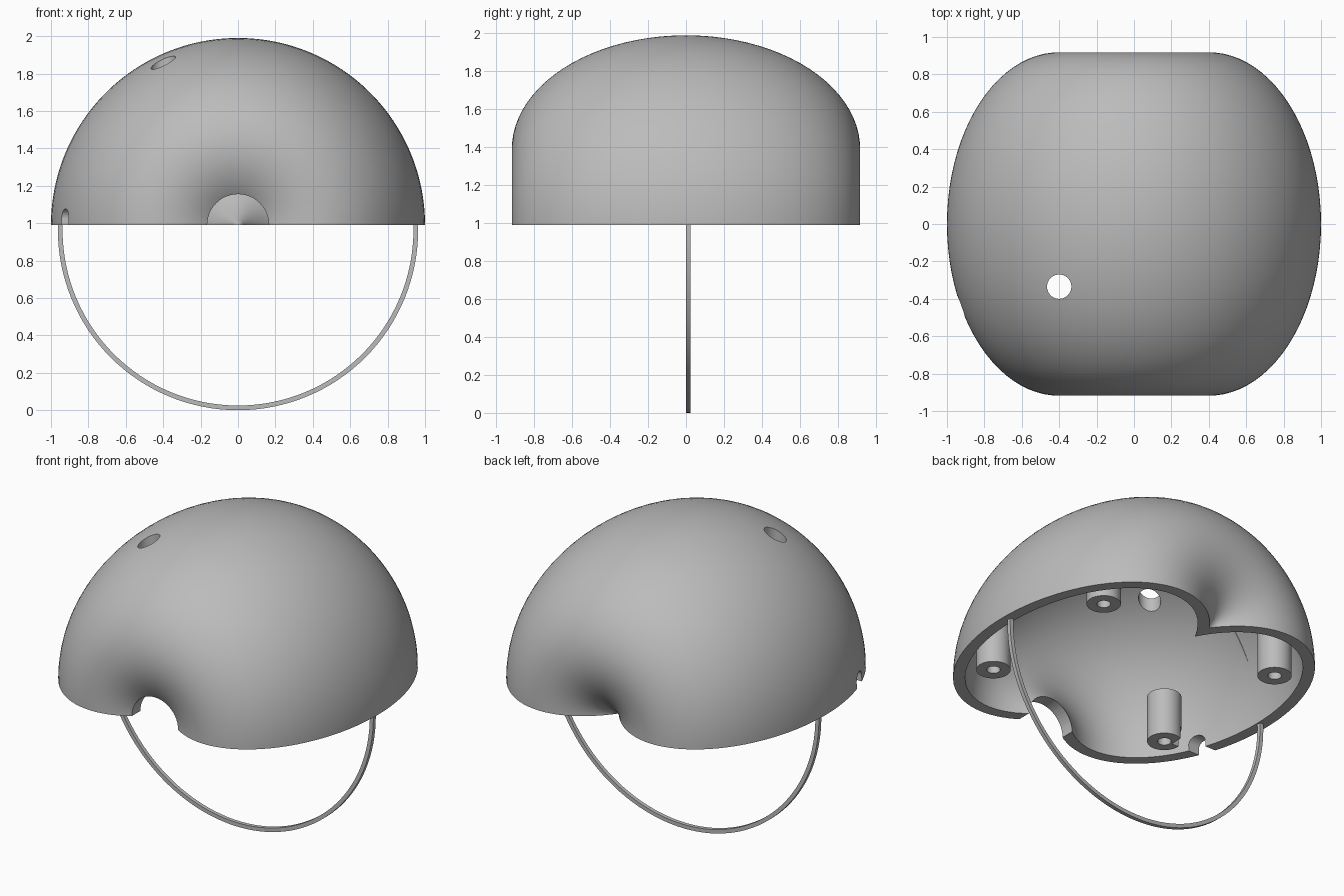
import bpy, bmesh
from math import sin, cos, pi, acos, radians
from mathutils import Vector, Matrix

if "Cube" in bpy.data.objects:
    bpy.data.objects.remove(bpy.data.objects["Cube"])

RIM = 0.99          # height of the open rim
CORE = 0.4          # radius of the tube centre around the y axis
WALL = 0.072

grey = bpy.data.materials.new("plain_grey")
grey.use_nodes = True
grey.diffuse_color = (0.5, 0.5, 0.5, 1)
grey.node_tree.nodes["Principled BSDF"].inputs["Base Color"].default_value = (0.5, 0.5, 0.5, 1)


def finish(bm, name):
    bmesh.ops.remove_doubles(bm, verts=bm.verts, dist=1e-5)
    bmesh.ops.recalc_face_normals(bm, faces=bm.faces)
    mesh = bpy.data.meshes.new(name)
    bm.to_mesh(mesh)
    bm.free()
    mesh.materials.append(grey)
    obj = bpy.data.objects.new(name, mesh)
    bpy.context.collection.objects.link(obj)
    return obj


def select(obj):
    bpy.ops.object.select_all(action='DESELECT')
    obj.select_set(True)
    bpy.context.view_layer.objects.active = obj


def smooth(obj):
    select(obj)
    bpy.ops.object.shade_smooth_by_angle(angle=radians(35))


def revolve(profile, sweep, steps, centre_z, name):
    """Sweep a closed (radius, y) loop around the y axis."""
    bm = bmesh.new()
    rows = []
    for k in range(steps + 1):
        a = sweep * k / steps
        rows.append([bm.verts.new((r * cos(a), y, centre_z + r * sin(a))) for r, y in profile])
    n = len(profile)
    for low, high in zip(rows, rows[1:]):
        for i in range(n):
            j = (i + 1) % n
            quad = [low[i], low[j], high[j], high[i]]
            # faces touching the axis become triangles, and axis edges vanish
            if profile[i][0] == 0 and profile[j][0] == 0:
                continue
            if profile[i][0] == 0:
                quad = quad[:3]
            elif profile[j][0] == 0:
                quad = [low[i], low[j], high[i]]
            bm.faces.new(quad)
    # flat end caps made of quads across the wall
    if sweep < 2 * pi:
        for row in (rows[0], rows[-1]):
            for i in range(n // 2 - 1):
                bm.faces.new((row[i], row[i + 1], row[n - 2 - i], row[n - 1 - i]))
    return finish(bm, name)


def cylinder(name, centre, radius, depth, axis='Z', sides=48):
    bm = bmesh.new()
    turn = {'X': Matrix.Rotation(pi / 2, 4, 'Y'), 'Y': Matrix.Rotation(pi / 2, 4, 'X'), 'Z': Matrix()}[axis]
    bmesh.ops.create_cone(bm, cap_ends=True, segments=sides, radius1=radius, radius2=radius,
                          depth=depth, matrix=Matrix.Translation(centre) @ turn)
    return finish(bm, name)


def cut(obj, cutters):
    select(obj)
    for c in cutters:
        mod = obj.modifiers.new("cut", 'BOOLEAN')
        mod.operation = 'DIFFERENCE'
        mod.solver = 'EXACT'
        mod.object = c
        bpy.ops.object.modifier_apply(modifier=mod.name)


def arc(a, b, steps=64):
    """Outer part of an ellipse from the axis at the front to the axis at the back."""
    end = acos(-CORE / a)
    pts = []
    for i in range(steps + 1):
        t = -end + 2 * end * i / steps
        r = 0 if i in (0, steps) else CORE + a * cos(t)
        pts.append((r, b * sin(t)))
    return pts


# Hollow half shell with a dimple at the front and the back
outer = arc(1 - CORE, 0.918)
inner = arc(1 - CORE - WALL, 0.918 - WALL)
shell = revolve(outer + inner[::-1], pi, 96, RIM, "dome_shell")

# Front opening, vertical top hole and side cable slot
front_cut = cylinder("front_cutter", (0, -0.7, RIM), 0.165, 0.8, 'Y')
top_cut = cylinder("top_cutter", (-0.4, -0.335, 1.75), 0.065, 0.6)
slot_cut = cylinder("slot_cutter", (-0.92, -0.44, RIM + 0.035), 0.052, 0.44, 'X', 32)
bm = bmesh.new()
bmesh.ops.create_cube(bm, size=1, matrix=Matrix.Translation((-0.92, -0.44, RIM - 0.015))
                      @ Matrix.Diagonal((0.44, 0.103, 0.1, 1)))
slot_base = finish(bm, "slot_base_cutter")
cut(shell, [front_cut, top_cut, slot_cut, slot_base])
smooth(shell)

# Four screw posts inside the shell
for side, sx in (("left", 1), ("right", -1)):
    for end, sy in (("front", -1), ("back", 1)):
        x, y = sx * 0.65, sy * 0.5
        post = cylinder(f"{end}_{side}_post", (x, y, RIM + 0.15), 0.1, 0.3)
        bore = cylinder("bore_cutter", (x, y, RIM + 0.1), 0.04, 0.3, sides=32)
        cut(post, [bore] + ([slot_cut, slot_base] if (sx, sy) == (-1, -1) else []))
        smooth(post)
        bpy.data.objects.remove(bore)

for c in (front_cut, top_cut, slot_cut, slot_base):
    bpy.data.objects.remove(c)

# Thin square-section hoop
hoop = revolve([(0.938, 0), (0.963, 0), (0.963, 0.025), (0.938, 0.025)], 2 * pi, 128, 0.963, "hoop")
smooth(hoop)
